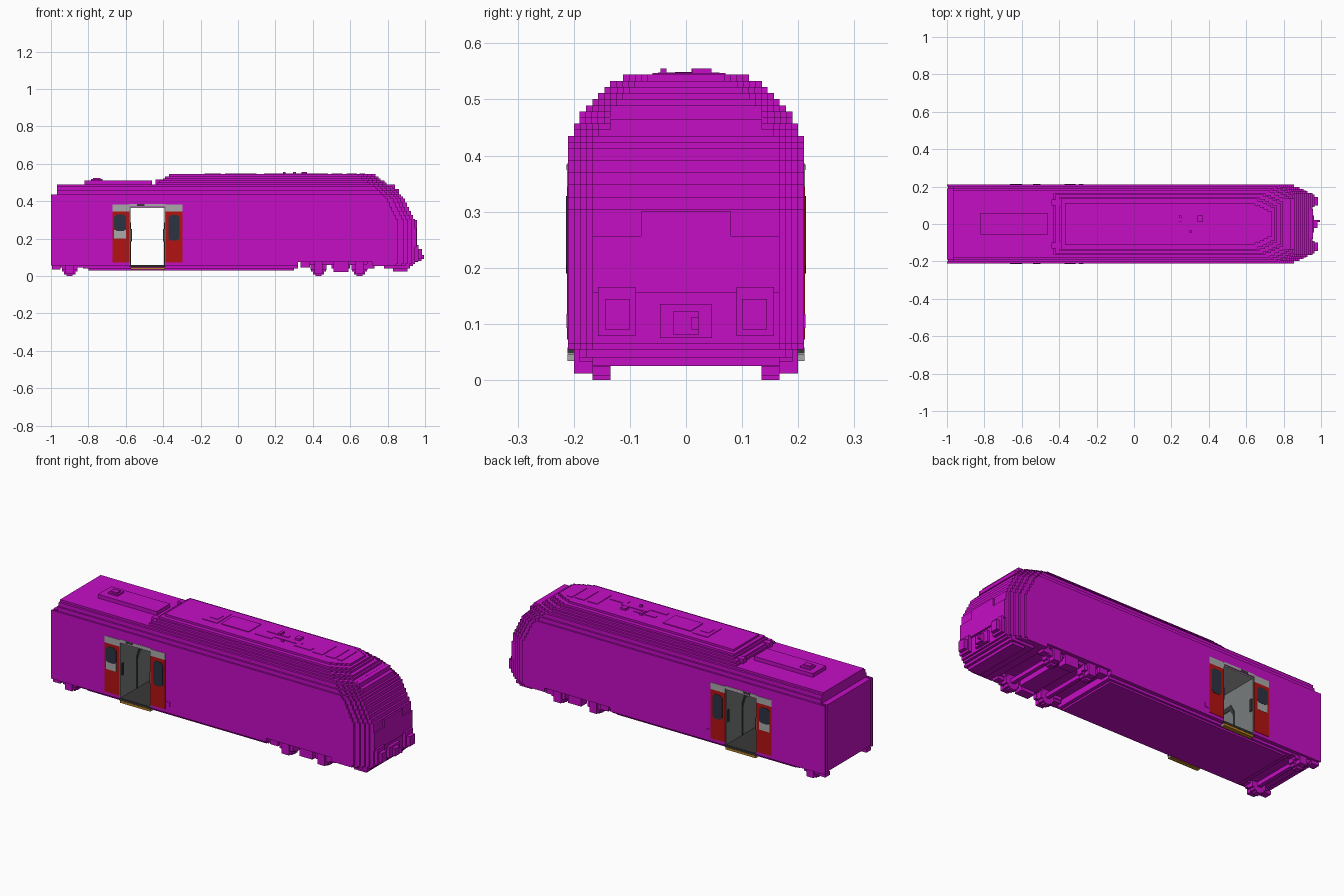
import bpy, bmesh, math

cube = bpy.data.objects.get("Cube")
if cube:
    bpy.data.objects.remove(cube, do_unlink=True)

V = 0.01088                      # one block step


def material(name, rgb):
    m = bpy.data.materials.new(name)
    m.use_nodes = True
    m.diffuse_color = (*rgb, 1)
    bsdf = next(n for n in m.node_tree.nodes if n.type == 'BSDF_PRINCIPLED')
    bsdf.inputs["Base Color"].default_value = (*rgb, 1)
    return m


MAGENTA = material("magenta paint", (0.56, 0.004, 0.56))
RED = material("door red", (0.45, 0.006, 0.006))
GLASS = material("dark glass", (0.025, 0.032, 0.055))
LIGHT = material("light grey", (0.40, 0.40, 0.40))
WALL = material("wall grey", (0.19, 0.20, 0.20))
DARK = material("floor grey", (0.04, 0.04, 0.04))
GOLD = material("step yellow", (0.50, 0.22, 0.015))


def prism(bm, pts, depth):
    """Close a polygon and pull it along a vector into a solid."""
    f = bm.faces.new([bm.verts.new(p) for p in pts])
    out = bmesh.ops.extrude_face_region(bm, geom=[f])["geom"]
    bmesh.ops.translate(bm, vec=depth, verts=[g for g in out if isinstance(g, bmesh.types.BMVert)])


def box(bm, x0, x1, y0, y1, z0, z1):
    prism(bm, [(x0, y0, z0), (x1, y0, z0), (x1, y1, z0), (x0, y1, z0)], (0, 0, z1 - z0))


def finish(name, bm, *mats):
    bmesh.ops.recalc_face_normals(bm, faces=bm.faces)
    me = bpy.data.meshes.new(name)
    bm.to_mesh(me)
    bm.free()
    for m in mats:
        me.materials.append(m)
    ob = bpy.data.objects.new(name, me)
    bpy.context.collection.objects.link(ob)
    return ob


def boxes(name, mat, rows, mirror=False):
    """Object from boxes (x0, x1, y0, y1, z0, z1), optionally on both sides."""
    bm = bmesh.new()
    for x0, x1, y0, y1, z0, z1 in rows:
        box(bm, x0, x1, y0, y1, z0, z1)
        if mirror:
            box(bm, x0, x1, -y1, -y0, z0, z1)
    return finish(name, bm, mat)


# Nose profile (height, end x) and roof widths by layer
NOSE = [(0.03, 0.90), (0.05, 0.93), (0.08, 0.95), (0.30, 0.945), (0.34, 0.925), (0.40, 0.895),
        (0.44, 0.865), (0.49, 0.82), (0.52, 0.78), (0.545, 0.735)]
WIDTH = {41: 0.2, 42: 0.2, 43: 0.19, 44: 0.19, 45: 0.178, 46: 0.167, 47: 0.157, 48: 0.145,
         49: 0.135, 50: 0.112}
REAR = {46: -0.43, 47: -0.42, 48: -0.40, 49: -0.39, 50: -0.37}


def nose_x(z):
    for (z0, a), (z1, b) in zip(NOSE, NOSE[1:]):
        if z <= z1:
            return round((a + (b - a) * max(0, z - z0) / (z1 - z0)) / V) * V
    return NOSE[-1][1]


def layer(i):
    """Segments of one layer as (x0, x1, half width, rounded nose)."""
    w = WIDTH.get(i, 0.21)
    cuts = [REAR.get(i, -0.967)]
    if i <= 33:
        cuts += [-0.58, -0.387]            # through doorway
    if i < 7:
        cuts += [0.32, 0.72]               # room for the front bogie
    cuts.append(nose_x((i + 0.5) * V))
    segs = [(a, b, w, False) for a, b in zip(cuts[::2], cuts[1::2])]
    segs[-1] = (*segs[-1][:3], True)
    return segs


# Stepped body shell, equal layers merged
bm = bmesh.new()
i = 5
while i <= 49:
    j, segs = i, layer(i)
    idx = lambda k: k + 1 if k >= 40 else k
    segs = layer(idx(i))
    while j < 49 and layer(idx(j + 1)) == segs:
        j += 1
    z0, z1 = i * V, (j + 1) * V
    for x0, x1, w, nose in segs:
        if not nose:
            box(bm, x0, x1, -w, w, z0, z1)
            continue
        half = [(x0, w)]
        for k, d in enumerate((0.09, 0.062, 0.04, 0.02, 0)):
            half += [(x1 - d, w - k * V), (x1 - d, w - (k + 1) * V)]
        half.pop()
        prism(bm, [(x, -y, z0) for x, y in half] + [(x, y, z0) for x, y in reversed(half)],
              (0, 0, z1 - z0))
    i = j + 1
finish("body_shell", bm, MAGENTA)

# Rear end wall with thin side lips
boxes("rear_end_wall", MAGENTA, [(-1, -0.967, -0.19, 0.19, 0.065, 0.435)])
boxes("rear_side_lip", MAGENTA, [(-1, -0.967, 0.201, 0.21, 0.055, 0.435)], True)

# Underframe, front skirt and steps below the nose
boxes("underframe", MAGENTA, [(-0.83, 0.32, -0.19, 0.19, 0.04, 0.055),
                              (-0.80, 0.30, -0.178, 0.178, 0.03, 0.04)])
boxes("front_skirt", MAGENTA, [(0.78, 0.92, -0.178, 0.178, 0.04, 0.055),
                               (0.83, 0.905, -0.167, 0.167, 0.025, 0.04)])

# Roof equipment
boxes("rear_roof_box", MAGENTA, [(-0.82, -0.46, -0.055, 0.06, 0.489, 0.511),
                                 (-0.785, -0.725, -0.02, 0.035, 0.511, 0.518),
                                 (-0.775, -0.735, -0.01, 0.02, 0.518, 0.525)])
boxes("roof_step_rib", MAGENTA, [(-0.44, -0.36, 0.10, 0.13, 0.489, 0.515)], True)
zt = 50 * V
boxes("front_roof_panels", MAGENTA, [
    (-0.18, -0.09, -0.055, 0.07, zt, zt + 0.003), (-0.16, -0.11, -0.02, 0.03, zt, zt + 0.005),
    (-0.07, 0.10, -0.05, 0.06, zt, zt + 0.004), (0.14, 0.24, -0.05, -0.03, zt, zt + 0.003),
    (0.17, 0.30, 0.01, 0.03, zt, zt + 0.003), (0.24, 0.40, -0.025, 0.0, zt, zt + 0.003),
    (0.38, 0.48, -0.05, -0.02, zt, zt + 0.003), (0.50, 0.56, -0.06, 0.065, zt, zt + 0.003),
    (0.58, 0.635, -0.06, 0.065, zt, zt + 0.003), (0.65, 0.68, -0.06, 0.07, zt, zt + 0.003),
    (0.24, 0.255, 0.01, 0.045, zt, 0.555), (0.295, 0.31, -0.045, -0.035, zt, 0.555),
    (0.34, 0.37, 0.012, 0.045, zt, 0.555)])

# Nose details: buffers, coupler, brow ledge
boxes("buffer", MAGENTA, [(0.92, 0.965, 0.09, 0.157, 0.078, 0.166),
                          (0.965, 0.985, 0.10, 0.144, 0.09, 0.144)], True)
boxes("coupler", MAGENTA, [(0.94, 0.962, -0.046, 0.046, 0.075, 0.135),
                           (0.962, 0.98, -0.022, 0.022, 0.08, 0.123),
                           (0.98, 0.995, 0.01, 0.022, 0.09, 0.112)])
boxes("nose_panel", MAGENTA, [(0.945, 0.956, -0.08, 0.08, 0.155, 0.30),
                              (0.945, 0.954, -0.167, 0.167, 0.155, 0.257)])
boxes("headlight_panel", MAGENTA, [(0.80, 0.862, -0.135, 0.135, 0.446, 0.465),
                                   (0.78, 0.84, -0.135, 0.135, 0.465, 0.489)])

# Wheels as stepped discs, with axle boxes and bogie frames
wheels, axle_boxes, axles = [], [], []
for cx in (-0.90, 0.43, 0.65):
    for h, r in ((0.016, 0.043), (0.030, 0.035), (0.041, 0.020)):
        wheels.append((cx - h, cx + h, 0.135, 0.167, 0.043 - r, 0.043 + r))
    axle_boxes += [(cx - 0.022, cx + 0.022, 0.167, 0.20, 0.012, 0.075),
                   (cx - 0.042, cx + 0.042, 0.167, 0.19, 0.033, 0.065)]
    axles.append((cx - 0.011, cx + 0.011, -0.135, 0.135, 0.032, 0.054))
boxes("wheel", MAGENTA, wheels, True)
boxes("axle_box", MAGENTA, axle_boxes, True)
boxes("axle", MAGENTA, axles)
boxes("bogie_frame", MAGENTA, [(0.335, 0.73, 0.145, 0.178, 0.058, 0.08),
                               (0.51, 0.59, 0.14, 0.19, 0.022, 0.08),
                               (0.335, 0.385, 0.15, 0.20, 0.045, 0.08),
                               (0.69, 0.73, 0.15, 0.19, 0.04, 0.08)], True)
boxes("bogie_crossbeam", MAGENTA, [(0.50, 0.60, -0.14, 0.14, 0.04, 0.08)])
boxes("rear_bogie_frame", MAGENTA, [(-0.995, -0.95, 0.16, 0.20, 0.035, 0.055),
                                    (-0.97, -0.83, 0.15, 0.19, 0.045, 0.06)], True)

# Entrance hall lining
X0, X1, Z0, Z1 = -0.58, -0.387, 0.0545, 34 * V
boxes("hall_wall", WALL, [(X0, X0 + 0.006, -0.208, 0.208, Z0, Z1),
                          (X1 - 0.006, X1, -0.208, 0.208, Z0, Z1)])
boxes("hall_ceiling", LIGHT, [(X0, X1, -0.208, 0.208, Z1 - 0.006, Z1)])
boxes("hall_floor", DARK, [(X0, X1, -0.209, 0.209, Z0 - 0.001, Z0 + 0.005)])

# Arched door frames on both hall walls
bm = bmesh.new()
arch = [(-0.07, 0.06), (-0.07, 0.24), (-0.045, 0.285), (0.045, 0.285), (0.07, 0.24), (0.07, 0.06)]
for x in (X0 + 0.006, X1 - 0.009):
    for (ya, za), (yb, zb) in zip(arch, arch[1:]):
        s = 0.88
        prism(bm, [(x, ya, za), (x, yb, zb), (x, yb * s, zb * s + 0.007), (x, ya * s, za * s + 0.007)],
              (0.003, 0, 0))
finish("hall_door_frame", bm, DARK)
boxes("grab_rail", DARK, [(X0 + 0.006, X0 + 0.013, 0.19, 0.203, 0.185, 0.25),
                          (X1 - 0.013, X1 - 0.006, 0.19, 0.203, 0.185, 0.25)], True)

# Sliding door leaves, either side of the doorway
Y = 0.21
boxes("door_leaf", RED, [(-0.672, X0, Y - 0.002, Y + 0.002, 0.072, 0.345),
                         (X1, -0.298, Y - 0.002, Y + 0.002, 0.072, 0.345)], True)
boxes("door_top", LIGHT, [(-0.672, X0, Y - 0.002, Y + 0.002, 0.345, 0.382),
                          (X1, -0.298, Y - 0.002, Y + 0.002, 0.345, 0.382),
                          (X0, X1, Y - 0.002, Y + 0.002, 0.372, 0.386)], True)
boxes("door_lower_panel", LIGHT, [(-0.662, -0.598, Y + 0.002, Y + 0.003, 0.20, 0.245)], True)
boxes("door_lamp", DARK, [(-0.54, -0.50, Y + 0.002, Y + 0.003, 0.374, 0.384)], True)


# Door windows with clipped corners
bm = bmesh.new()
for x0, x1, z0, z1 in ((-0.662, -0.598, 0.24, 0.328), (-0.372, -0.312, 0.19, 0.325)):
    c = 0.013
    pts = [(x0 + c, z0), (x1 - c, z0), (x1, z0 + c), (x1, z1 - c),
           (x1 - c, z1), (x0 + c, z1), (x0, z1 - c), (x0, z0 + c)]
    for s in (-1, 1):
        prism(bm, [(x, s * (Y + 0.001), z) for x, z in pts], (0, s * 0.003, 0))
finish("door_window", bm, GLASS)

# Footsteps: yellow with grey ends; small call box beside the door
step = boxes("footstep", GOLD, [(-0.575, -0.39, 0.188, 0.211, 0.034, 0.046)], True)
step.data.materials.append(LIGHT)
for p in step.data.polygons:
    p.material_index = 1 if abs(p.normal.x) > 0.5 else 0
boxes("door_sill", DARK, [(X0, X1, 0.20, 0.2115, 0.047, 0.058)], True)
boxes("call_box", MAGENTA, [(-0.295, -0.27, Y, Y + 0.003, 0.093, 0.118)], True)
